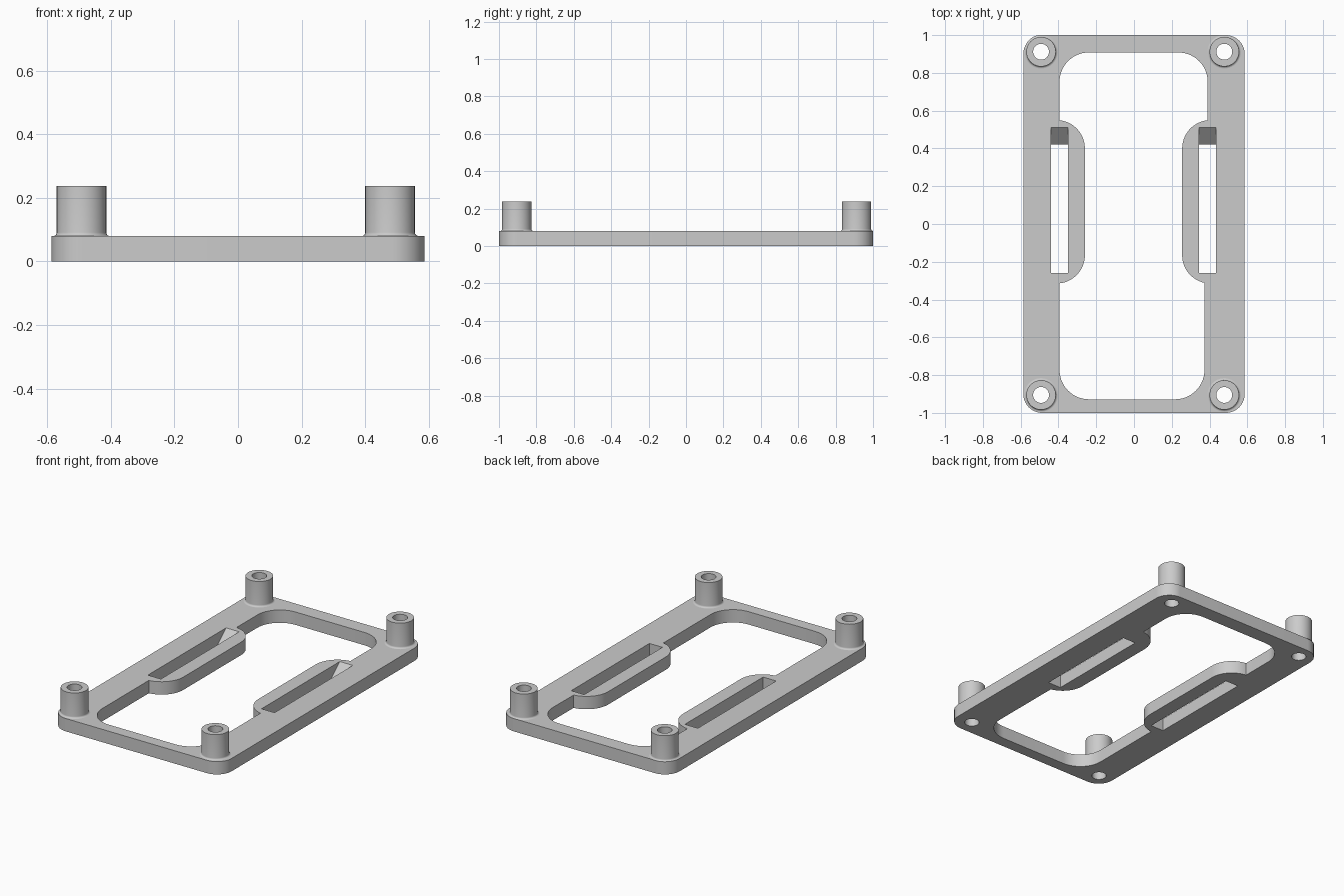
import bpy, bmesh, math
from mathutils import Vector

if "Cube" in bpy.data.objects:
    bpy.data.objects.remove(bpy.data.objects["Cube"])

T = 0.08            # plate thickness
POST_TOP = 0.237
HOLE_R, POST_R, FILLET = 0.042, 0.078, 0.011
POSTS = [(-0.492, 0.912), (0.478, 0.912), (-0.492, -0.905), (0.478, -0.905)]
SLOTS = [(-0.439, -0.349), (0.344, 0.434)]
SLOT_Y0, RAMP_Y, SLOT_Y1 = -0.26, 0.42, 0.51

grey = bpy.data.materials.new("plain grey")
grey.diffuse_color = (0.6, 0.6, 0.6, 1)
grey.use_nodes = True
grey.node_tree.nodes["Principled BSDF"].inputs["Base Color"].default_value = grey.diffuse_color


def arc(cx, cy, r, a0, a1, n=14):
    return [(cx + r * math.cos(math.radians(a0 + (a1 - a0) * i / n)),
             cy + r * math.sin(math.radians(a0 + (a1 - a0) * i / n))) for i in range(n + 1)]


def finish(obj):
    """Weld, fix normals, colour and smooth a mesh object."""
    bm = bmesh.new()
    bm.from_mesh(obj.data)
    bmesh.ops.remove_doubles(bm, verts=bm.verts, dist=1e-5)
    bmesh.ops.recalc_face_normals(bm, faces=bm.faces)
    bm.to_mesh(obj.data)
    bm.free()
    obj.data.materials.clear()
    obj.data.materials.append(grey)
    bpy.ops.object.select_all(action='DESELECT')
    obj.select_set(True)
    bpy.context.view_layer.objects.active = obj
    bpy.ops.object.shade_smooth_by_angle(angle=math.radians(30))


def mesh_object(name, bm):
    me = bpy.data.meshes.new(name)
    bm.to_mesh(me)
    bm.free()
    obj = bpy.data.objects.new(name, me)
    bpy.context.collection.objects.link(obj)
    finish(obj)
    return obj


# Base plate: rounded outline
X, R = 0.586, 0.1
outline = (arc(X - R, 1 - R, R, 0, 90) + arc(R - X, 1 - R, R, 90, 180)
           + arc(R - X, R - 1, R, 180, 270) + arc(X - R, R - 1, R, 270, 360))

# Window with rounded corners and two rounded lugs reaching inward
C, B = 0.155, 0.15
a = math.degrees(math.acos(0.016 / B))
b = math.degrees(math.acos(0.032 / B))
window = (arc(0.39 - C, 0.908 - C, C, 0, 90) + arc(-0.394 + C, 0.908 - C, C, 90, 180)
          + arc(-0.41, 0.40, B, a, 0) + arc(-0.41, -0.165, B, 0, -a)
          + arc(-0.394 + C, -0.928 + C, C, 180, 270) + arc(0.373 - C, -0.928 + C, C, 270, 360)
          + arc(0.405, -0.165, B, 180 + b, 180) + arc(0.405, 0.40, B, 180, 180 - a))

slots = [[(x0, SLOT_Y0), (x1, SLOT_Y0), (x1, SLOT_Y1), (x0, SLOT_Y1)] for x0, x1 in SLOTS]
holes = [arc(x, y, HOLE_R, 0, 360, 40)[:-1] for x, y in POSTS]

curve = bpy.data.curves.new("base_plate", 'CURVE')
curve.dimensions = '2D'
curve.fill_mode = 'BOTH'
curve.extrude = T / 2
for pts in [outline, window] + slots + holes:
    s = curve.splines.new('POLY')
    s.points.add(len(pts) - 1)
    for p, (x, y) in zip(s.points, pts):
        p.co = (x, y, 0, 1)
    s.use_cyclic_u = True
plate = bpy.data.objects.new("base_plate", curve)
bpy.context.collection.objects.link(plate)
bpy.context.view_layer.objects.active = plate
plate.select_set(True)
bpy.ops.object.convert(target='MESH')
plate = bpy.context.view_layer.objects.active
for v in plate.data.vertices:
    v.co.z += T / 2
finish(plate)

# Sloped ramp closing the back end of each slot
for side, (x0, x1) in zip(("left", "right"), SLOTS):
    bm = bmesh.new()
    f = bm.faces.new([bm.verts.new((x0, y, z)) for y, z in
                      ((RAMP_Y, 0), (SLOT_Y1, 0), (SLOT_Y1, T))])
    ext = bmesh.ops.extrude_face_region(bm, geom=[f])
    bmesh.ops.translate(bm, vec=(x1 - x0, 0, 0),
                        verts=[v for v in ext["geom"] if isinstance(v, bmesh.types.BMVert)])
    mesh_object(side + "_slot_ramp", bm)

# Hollow standoff posts, turned from a profile with a small base fillet
profile = [(HOLE_R, T), (HOLE_R, POST_TOP), (POST_R, POST_TOP)]
profile += arc(POST_R + FILLET, T + FILLET, FILLET, 180, 270, 5)
for i, (x, y) in enumerate(POSTS):
    bm = bmesh.new()
    vs = [bm.verts.new((r, 0, z)) for r, z in profile]
    es = [bm.edges.new(p) for p in zip(vs, vs[1:])]
    bmesh.ops.spin(bm, geom=vs + es, cent=(0, 0, 0), axis=(0, 0, 1),
                   angle=2 * math.pi, steps=40, use_merge=True)
    bmesh.ops.translate(bm, verts=bm.verts, vec=Vector((x, y, 0)))
    post = mesh_object("standoff_post_%d" % (i + 1), bm)
